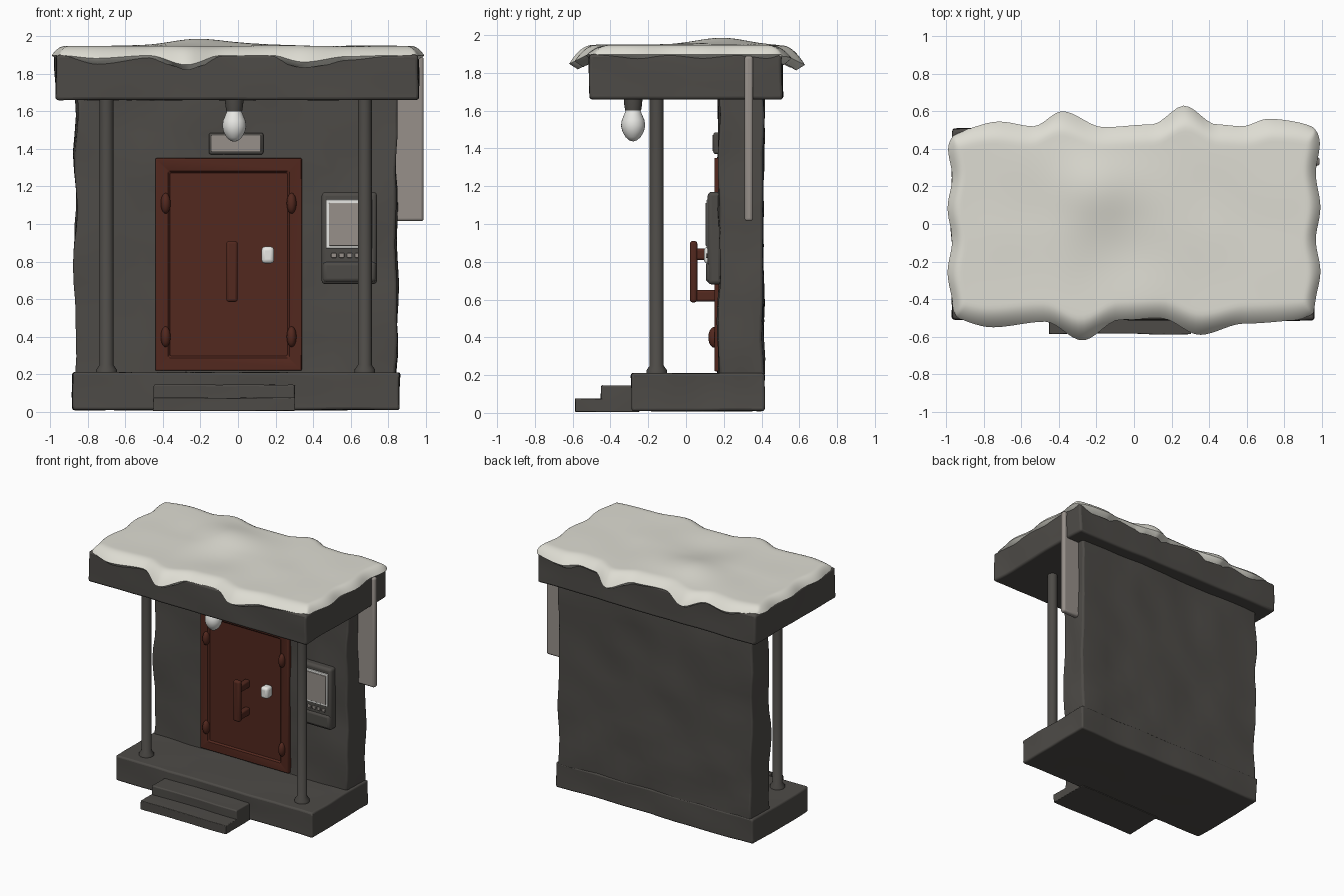
import bpy, bmesh, math
from mathutils import Vector, noise

cube = bpy.data.objects.get("Cube")
if cube:
    bpy.data.objects.remove(cube)


def material(name, r, g, b):
    m = bpy.data.materials.new(name)
    m.use_nodes = True
    m.diffuse_color = (r, g, b, 1)
    bsdf = next(n for n in m.node_tree.nodes if n.type == 'BSDF_PRINCIPLED')
    bsdf.inputs["Base Color"].default_value = (r, g, b, 1)
    bsdf.inputs["Roughness"].default_value = 0.8
    return m


STONE = material("dark stone", 0.075, 0.07, 0.063)
RED = material("rust red", 0.085, 0.021, 0.013)
SNOW = material("snow", 0.73, 0.72, 0.65)
PALE = material("pale grey", 0.31, 0.28, 0.255)
WHITE = material("white", 0.8, 0.8, 0.77)


def finish(name, bm, mat, bevel=0, segments=3):
    bmesh.ops.recalc_face_normals(bm, faces=bm.faces)
    me = bpy.data.meshes.new(name)
    bm.to_mesh(me)
    bm.free()
    me.materials.append(mat)
    ob = bpy.data.objects.new(name, me)
    bpy.context.collection.objects.link(ob)
    if bevel:
        b = ob.modifiers.new("Bevel", 'BEVEL')
        b.width, b.segments = bevel, segments
        b.limit_method, b.angle_limit = 'ANGLE', math.radians(50)
    for o in bpy.context.selected_objects:
        o.select_set(False)
    ob.select_set(True)
    bpy.context.view_layer.objects.active = ob
    bpy.ops.object.shade_smooth_by_angle(angle=math.radians(40))
    return ob


def box(name, x, y, z, mat, bevel=0.01, wobble=0, cuts=14):
    """Rounded block between (min, max) pairs, optionally worn by noise."""
    bm = bmesh.new()
    bmesh.ops.create_cube(bm, size=1)
    if wobble:
        bmesh.ops.subdivide_edges(bm, edges=bm.edges[:], cuts=cuts, use_grid_fill=True)
    for v in bm.verts:
        v.co = Vector([a + (b - a) * (c + 0.5) for (a, b), c in zip((x, y, z), v.co)])
        if wobble:
            n = noise.noise_vector(v.co * 4)
            v.co += Vector((n.x, n.y, n.z * 0.3)) * wobble
    return finish(name, bm, mat, bevel)


def lathe(name, profile, x, y, mat, steps=24):
    """Revolve (radius, height) points about a vertical axis."""
    bm = bmesh.new()
    rings = []
    for r, z in profile:
        rings.append([bm.verts.new((x + r * math.cos(math.tau * i / steps),
                                    y + r * math.sin(math.tau * i / steps), z))
                      for i in range(steps)])
    for a, b in zip(rings, rings[1:]):
        for i in range(steps):
            j = (i + 1) % steps
            bm.faces.new((a[i], a[j], b[j], b[i]))
    bm.faces.new(rings[0])
    bm.faces.new(rings[-1])
    return finish(name, bm, mat)


def curve_at(knots, t):
    """Smooth interpolation through (t, value) knots."""
    for (a, p), (b, q) in zip(knots, knots[1:]):
        if t <= b:
            s = max(0, (t - a) / (b - a))
            return p + (q - p) * s * s * (3 - 2 * s)
    return knots[-1][1]


# Building shell
box("base", (-0.88, 0.86), (-0.29, 0.41), (0.01, 0.21), STONE, 0.025, 0.012)
box("wall", (-0.865, 0.845), (0.175, 0.405), (0.19, 1.68), STONE, 0.015, 0.02)
box("roof_slab", (-0.97, 0.96), (-0.51, 0.51), (1.66, 1.9), STONE, 0.025, 0.012)
box("lower_step", (-0.45, 0.30), (-0.585, -0.25), (0.005, 0.075), STONE, 0.015, 0.008)
box("upper_step", (-0.45, 0.30), (-0.45, -0.25), (0.02, 0.145), STONE, 0.015, 0.008)

# Porch columns with flared feet
for side, x in (("right", -0.70), ("left", 0.675)):
    lathe(side + "_column", [(0.055, 0.2), (0.055, 0.225), (0.037, 0.25), (0.037, 1.67)],
          x, -0.155, STONE)

# Snow cap with a drooping, uneven rim
FRONT = [(-1, .52), (-.8, .55), (-.5, .52), (-.29, .62), (-.08, .51), (.15, .50),
         (.37, .59), (.62, .53), (1, .51)]
BACK = [(-1, .50), (-.75, .545), (-.56, .52), (-.4, .6), (-.17, .515), (.1, .53),
        (.28, .63), (.46, .53), (.6, .52), (.75, .56), (1, .54)]
bm = bmesh.new()
NX, NY = 90, 56
grid = []
for j in range(NY + 1):
    v = math.sin((j / NY - 0.5) * math.pi)
    row = []
    for i in range(NX + 1):
        u = math.sin((i / NX - 0.5) * math.pi)
        half_y = curve_at(FRONT if v < 0 else BACK, u)
        x = u * (0.98 + 0.012 * math.sin(9 * v)) * (1 - 0.03 * abs(v) ** 14)
        y = v * half_y * (1 - 0.05 * abs(u) ** 20)
        peak = 0.042 * math.exp(-((x + 0.22) / 0.2) ** 2 - ((y - 0.2) / 0.2) ** 2)
        hills = 0.02 * noise.noise(Vector((x * 2.5, y * 2.5, 3)))
        z = 1.947 + peak + hills * (1 - v * v) * (1 - u * u)
        rim_y = max(0, (abs(v) - 0.8) / 0.2) ** 2
        rim_x = max(0, (abs(u) - 0.93) / 0.07) ** 2
        z -= max(rim_y * (0.05 + 0.5 * max(0, half_y - 0.52)), rim_x * 0.05)
        row.append(bm.verts.new((x, y, z)))
    grid.append(row)
for a, b in zip(grid, grid[1:]):
    for i in range(NX):
        bm.faces.new((a[i], a[i + 1], b[i + 1], b[i]))
snow = finish("snow_cap", bm, SNOW, 0)
shell = snow.modifiers.new("Thickness", 'SOLIDIFY')
shell.thickness, shell.offset = 0.055, -1
soft = snow.modifiers.new("Soft rim", 'BEVEL')
soft.width, soft.segments, soft.limit_method = 0.02, 3, 'ANGLE'
soft.angle_limit = math.radians(60)

# Door with a sunken panel
bm = bmesh.new()
bmesh.ops.create_cube(bm, size=1)
for v in bm.verts:
    v.co = Vector((-0.05 + v.co.x * 0.78, 0.17 + v.co.y * 0.04, 0.785 + v.co.z * 1.13))
bm.normal_update()
face = min(bm.faces, key=lambda f: f.normal.y)
bmesh.ops.inset_region(bm, faces=[face], thickness=0.095)
bmesh.ops.inset_region(bm, faces=[face], thickness=0.015, depth=-0.012)
finish("door", bm, RED, 0.006, 2)

# Door fittings
for x in (-0.385, 0.285):
    for z in (0.40, 1.11):
        bm = bmesh.new()
        bmesh.ops.create_uvsphere(bm, u_segments=16, v_segments=10, radius=1)
        for v in bm.verts:
            v.co = Vector((x + v.co.x * 0.026, 0.15 + v.co.y * 0.032, z + v.co.z * 0.055))
        finish("door_rivet", bm, RED)
box("handle_bar", (-0.062, -0.002), (0.02, 0.06), (0.585, 0.91), RED, 0.015)
for z in (0.615, 0.835):
    box("handle_post", (-0.055, -0.009), (0.04, 0.17), (z - 0.025, z + 0.035), RED, 0.012)
box("door_lock", (0.125, 0.192), (0.095, 0.17), (0.79, 0.88), WHITE, 0.02)

# Sign above the door
box("sign_frame", (-0.155, 0.135), (0.145, 0.19), (1.37, 1.485), STONE, 0.012)
box("sign_plate", (-0.142, 0.122), (0.14, 0.16), (1.385, 1.472), PALE, 0.004)

# Wall terminal
box("terminal_body", (0.445, 0.74), (0.115, 0.19), (0.68, 1.17), STONE, 0.02)
box("terminal_chin", (0.45, 0.735), (0.105, 0.15), (0.69, 0.80), STONE, 0.02)
box("screen_frame", (0.47, 0.715), (0.109, 0.13), (0.87, 1.13), WHITE, 0.004)
box("screen", (0.484, 0.701), (0.104, 0.12), (0.884, 1.112), PALE, 0.003)
for i in range(5):
    x = 0.51 + i * 0.042
    box("terminal_button", (x - 0.014, x + 0.014), (0.105, 0.13), (0.82, 0.845), PALE, 0.005)

# Hanging lamp
lathe("lamp_socket", [(0.05, 1.67), (0.047, 1.63), (0.042, 1.60)], -0.02, -0.28, STONE)
lathe("lamp_bulb", [(0.035, 1.61), (0.045, 1.585), (0.06, 1.55), (0.064, 1.52), (0.057, 1.49),
                    (0.04, 1.46), (0.02, 1.443), (0.004, 1.438)], -0.02, -0.28, WHITE)

# Side banner plate
box("side_plate", (0.80, 0.988), (0.31, 0.355), (1.015, 1.89), PALE, 0.015)
